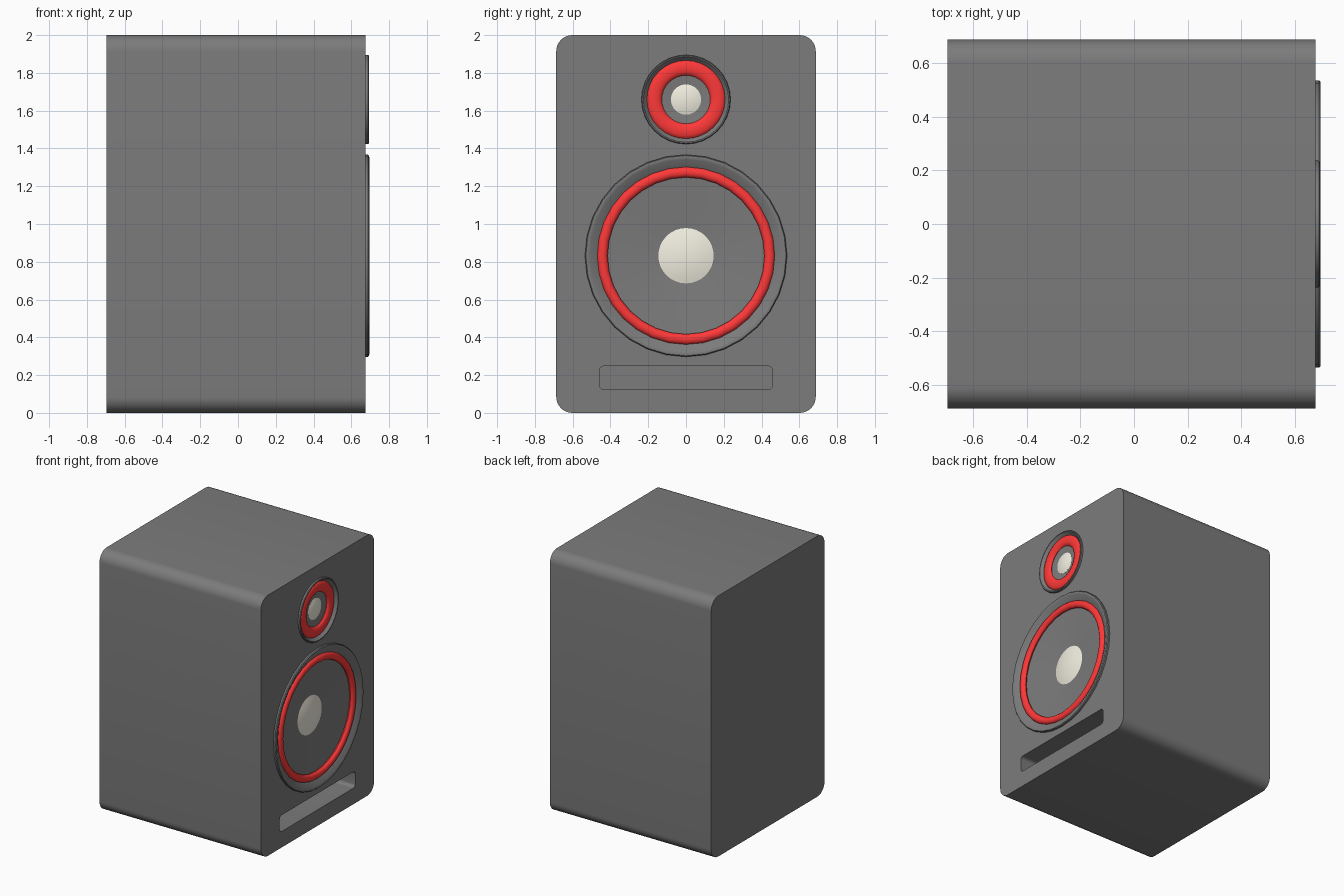
import bpy, bmesh
from math import radians, sin, cos, pi
from mathutils import Matrix, Vector

if "Cube" in bpy.data.objects:
    bpy.data.objects.remove(bpy.data.objects["Cube"])

FRONT = 0.675  # x of the baffle


def material(name, rgb):
    mat = bpy.data.materials.new(name)
    mat.diffuse_color = (*rgb, 1)
    mat.use_nodes = True
    mat.node_tree.nodes["Principled BSDF"].inputs["Base Color"].default_value = mat.diffuse_color
    return mat


grey = material("dark_grey", (0.2, 0.2, 0.2))
red = material("red", (1.0, 0.04, 0.04))
cream = material("cream", (0.89, 0.86, 0.75))


def finish(name, bm, color):
    bmesh.ops.recalc_face_normals(bm, faces=bm.faces)
    mesh = bpy.data.meshes.new(name)
    bm.to_mesh(mesh)
    bm.free()
    obj = bpy.data.objects.new(name, mesh)
    bpy.context.collection.objects.link(obj)
    mesh.materials.append(color)
    smooth(obj)
    return obj


def smooth(obj):
    bpy.ops.object.select_all(action='DESELECT')
    bpy.context.view_layer.objects.active = obj
    obj.select_set(True)
    bpy.ops.object.shade_smooth_by_angle(angle=radians(35))


def rounded_box(name, x0, x1, y, z0, z1, radius):
    # box whose four edges along x are rounded
    bm = bmesh.new()
    size = Matrix.Diagonal((x1 - x0, 2 * y, z1 - z0, 1))
    move = Matrix.Translation(((x0 + x1) / 2, 0, (z0 + z1) / 2))
    bmesh.ops.create_cube(bm, size=1, matrix=move @ size)
    edges = [e for e in bm.edges
             if abs(e.verts[0].co.x - e.verts[1].co.x) > 0.01]
    bmesh.ops.bevel(bm, geom=edges, offset=radius, segments=8,
                    profile=0.5, affect='EDGES')
    return finish(name, bm, grey)


def lathe(name, z, profile, color=grey, steps=32):
    # revolve (x, radius) points around the driver axis
    bm = bmesh.new()
    verts = [bm.verts.new((x, 0, z + r)) for x, r in profile]
    edges = [bm.edges.new(p) for p in zip(verts, verts[1:])]
    bmesh.ops.spin(bm, geom=verts + edges, cent=(0, 0, z), axis=(1, 0, 0),
                   angle=2 * pi, steps=steps, dvec=Vector())
    bmesh.ops.remove_doubles(bm, verts=bm.verts, dist=0.0005)
    return finish(name, bm, color)


def bulge(x, r, dx, dr, n=12):
    # closed oval section for a surround ring
    return [(x + dx * cos(2 * pi * i / n), r + dr * sin(2 * pi * i / n))
            for i in range(n + 1)]


def dome(x, r, h, n=6):
    # shallow cap with a flat back sunk into the cone
    cap = [(x + h * (1 - (1 - i / n) ** 2), r * (1 - i / n))
           for i in range(n + 1)]
    return [(x - 0.015, 0), (x - 0.015, r)] + cap


def cut(target, cutter):
    mod = target.modifiers.new("cut", 'BOOLEAN')
    mod.object = cutter
    mod.solver = 'EXACT'
    bpy.context.view_layer.objects.active = target
    bpy.ops.object.modifier_apply(modifier=mod.name)
    bpy.data.objects.remove(cutter)


W, T = 0.832, 1.659  # heights of the woofer and tweeter axes

# cabinet with driver pockets and bass port slot
cabinet = rounded_box("cabinet", -0.695, FRONT, 0.687, 0, 2, 0.085)
cut(cabinet, rounded_box("slot_cutter", 0.375, 0.8, 0.458, 0.123, 0.248, 0.025))
for z, r in ((W, 0.50), (T, 0.222)):
    cut(cabinet, lathe("pocket_cutter", z,
                       [(0.54, 0), (0.54, r), (0.8, r), (0.8, 0)]))
smooth(cabinet)

# woofer
lathe("woofer_rim", W, [(0.67, 0.535), (0.688, 0.535), (0.694, 0.53),
                        (0.695, 0.522), (0.692, 0.51), (0.665, 0.465),
                        (0.58, 0.465), (0.58, 0.498), (0.67, 0.498),
                        (0.67, 0.535)])
lathe("woofer_surround", W, bulge(0.665, 0.443, 0.022, 0.028), red)
lathe("woofer_cone", W, [(0.57, 0), (0.57, 0.47), (0.655, 0.47),
                         (0.655, 0.425), (0.607, 0.14), (0.607, 0)])
lathe("woofer_dust_cap", W, dome(0.608, 0.147, 0.02), cream)

# tweeter
lathe("tweeter_rim", T, [(0.67, 0.236), (0.688, 0.236), (0.693, 0.232),
                         (0.692, 0.226), (0.67, 0.207), (0.6, 0.207),
                         (0.6, 0.221), (0.67, 0.221), (0.67, 0.236)])
lathe("tweeter_surround", T, bulge(0.664, 0.169, 0.018, 0.041), red)
lathe("tweeter_cone", T, [(0.6, 0), (0.6, 0.21), (0.66, 0.21),
                          (0.66, 0.14), (0.65, 0.078), (0.65, 0)])
lathe("tweeter_dome", T, dome(0.651, 0.08, 0.012), cream)
